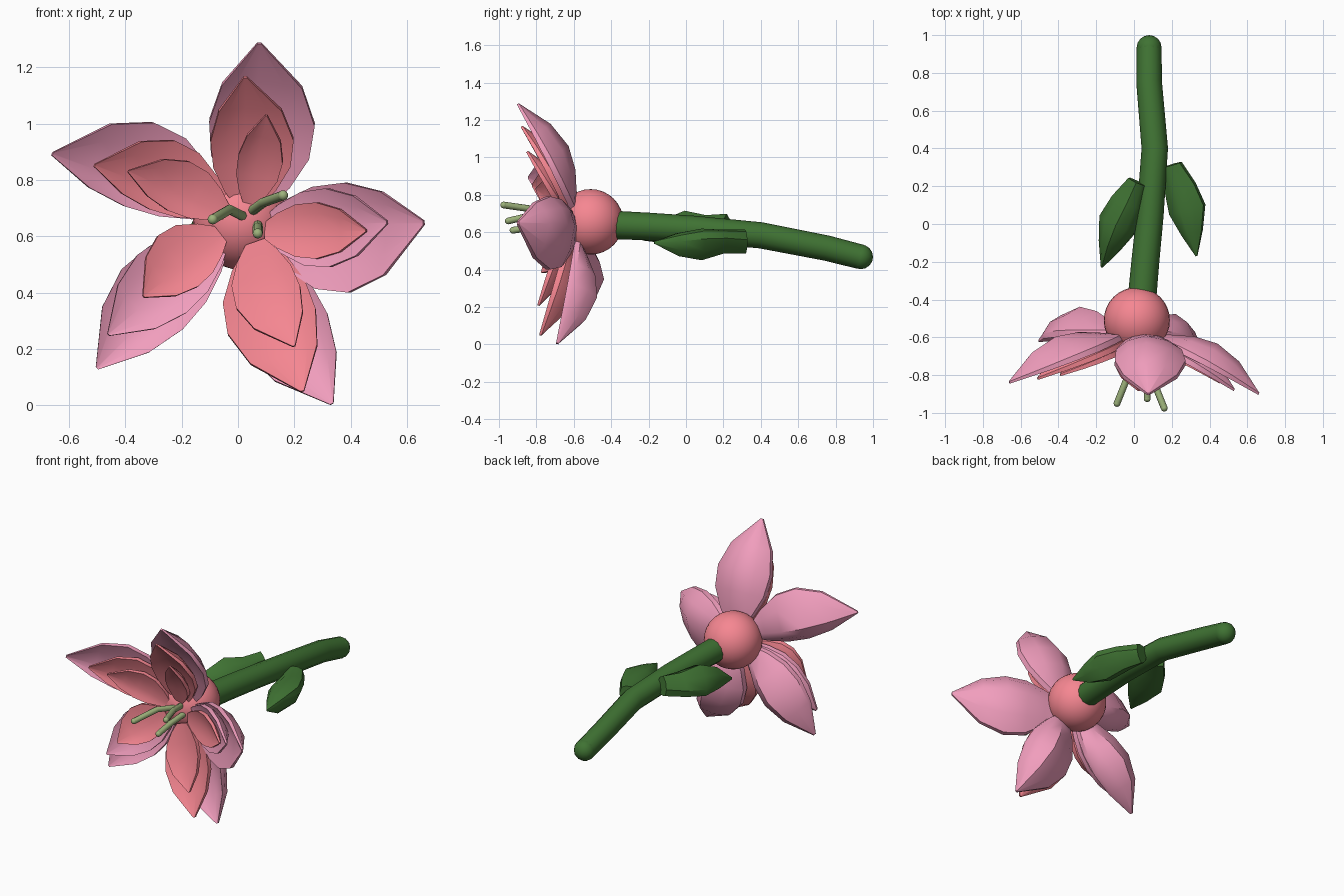
import bpy, bmesh, math
from mathutils import Vector

if "Cube" in bpy.data.objects:
    bpy.data.objects.remove(bpy.data.objects["Cube"])


def material(name, rgb):
    m = bpy.data.materials.new(name)
    m.diffuse_color = (*rgb, 1)
    m.use_nodes = True
    m.node_tree.nodes["Principled BSDF"].inputs["Base Color"].default_value = m.diffuse_color
    return m


PINK = material("pink", (0.88, 0.34, 0.51))
CORAL = material("coral", (0.92, 0.24, 0.285))
GREEN = material("green", (0.05, 0.17, 0.033))
PALE = material("pale_green", (0.34, 0.45, 0.2))


def finish(bm, name, mat, angle):
    bmesh.ops.recalc_face_normals(bm, faces=bm.faces)
    me = bpy.data.meshes.new(name)
    bm.to_mesh(me)
    bm.free()
    me.shade_smooth()
    me.set_sharp_from_angle(angle=math.radians(angle))
    me.materials.append(mat)
    ob = bpy.data.objects.new(name, me)
    bpy.context.collection.objects.link(ob)
    return ob


# Outlines: position along the axis, relative width
PETAL = [(0, 0.3), (0.12, 0.62), (0.3, 0.93), (0.5, 1), (0.73, 0.76), (1, 0.04)]
LEAF = [(0, 0.5), (0.25, 0.85), (0.5, 1), (0.75, 0.58), (1, 0.04)]
ACROSS = [-1, -0.6, 0, 0.6, 1]


def blade(name, base, tip, w_ccw, w_cw, bulge, mat, back=(0, 1, 0),
          outline=PETAL, front=0.45, thick=0.03, start=0.0):
    """Solid pointed petal: the back sags by bulge, the front by a share of it."""
    base, tip = Vector(base), Vector(tip)
    axis = (tip - base).normalized()
    side = axis.cross(Vector(back)).normalized()
    back = side.cross(axis)
    bm = bmesh.new()
    rings = []
    for t, w in outline:
        arch = max(math.sin(math.pi * t ** 1.05), start * (1 - t))
        skins = []
        for share, offset in ((1, thick * 0.6), (front, -thick * 0.4)):
            row = []
            for u in ACROSS:
                half = w_ccw if u > 0 else w_cw
                sag = bulge * share * (1 - 0.85 * abs(u) ** 2) * arch + offset * (1 - 0.6 * t)
                row.append(bm.verts.new(base.lerp(tip, t) + side * u * w * half + back * sag))
            skins.append(row)
        rings.append(skins[0] + skins[1][::-1])
    n = len(rings[0])
    for a, b in zip(rings, rings[1:]):
        for i in range(n):
            j = (i + 1) % n
            bm.faces.new((a[i], a[j], b[j], b[i]))
    bm.faces.new(rings[0])
    bm.faces.new(rings[-1])
    return finish(bm, name, mat, 35)


def ball(name, loc, r, mat, seg=32):
    bm = bmesh.new()
    bmesh.ops.create_uvsphere(bm, u_segments=seg, v_segments=seg // 2, radius=r)
    bmesh.ops.translate(bm, verts=bm.verts, vec=loc)
    return finish(bm, name, mat, 60)


def tube(name, pts, r, mat, res=4, swell=1.0):
    """Round tube along a path with rounded ends, swollen towards its start."""
    cu = bpy.data.curves.new(name, 'CURVE')
    cu.dimensions = '3D'
    cu.bevel_depth = r
    cu.bevel_resolution = res
    sp = cu.splines.new('POLY')
    sp.points.add(len(pts) - 1)
    for i, (p, co) in enumerate(zip(sp.points, pts)):
        p.co = (*co, 1)
        p.radius = swell + (1 - swell) * i / (len(pts) - 1)
    cu.materials.append(mat)
    bpy.context.collection.objects.link(bpy.data.objects.new(name, cu))
    for i, (end, k) in enumerate(((pts[0], swell), (pts[-1], 1))):
        ball(f"{name}_end_{i}", end, r * k, mat, 16)


# Flower heart
ball("flower_heart", (0.015, -0.51, 0.655), 0.175, CORAL)

# Petal clusters, outer to inner: base, tip, widths, sag, colour
PETALS = {
    "top": [
        ((0.05, -0.6, 0.71), (0.075, -0.9, 1.285), 0.165, 0.21, 0.125, PINK),
        ((0.03, -0.63, 0.71), (0.025, -0.88, 1.165), 0.125, 0.17, 0.09, CORAL),
        ((0.04, -0.66, 0.72), (0.1, -0.85, 1.03), 0.07, 0.09, 0.05, CORAL)],
    "upper_left": [
        ((-0.08, -0.6, 0.69), (-0.66, -0.84, 0.89), 0.09, 0.225, 0.12, PINK),
        ((-0.06, -0.63, 0.69), (-0.51, -0.82, 0.85), 0.08, 0.18, 0.09, CORAL),
        ((-0.05, -0.66, 0.68), (-0.39, -0.8, 0.83), 0.07, 0.12, 0.06, CORAL)],
    "lower_left": [
        ((-0.06, -0.58, 0.58), (-0.5, -0.62, 0.13), 0.12, 0.185, 0.15, PINK),
        ((-0.06, -0.61, 0.59), (-0.46, -0.7, 0.25), 0.12, 0.15, 0.1, PINK),
        ((-0.06, -0.65, 0.6), (-0.335, -0.77, 0.385), 0.09, 0.14, 0.06, CORAL)],
    "lower_right": [
        ((0.08, -0.58, 0.55), (0.335, -0.69, 0.005), 0.12, 0.2, 0.15, PINK),
        ((0.08, -0.62, 0.57), (0.23, -0.78, 0.05), 0.125, 0.2, 0.11, CORAL),
        ((0.07, -0.66, 0.58), (0.2, -0.79, 0.21), 0.09, 0.15, 0.06, CORAL)],
    "right": [
        ((0.1, -0.6, 0.63), (0.66, -0.9, 0.65), 0.15, 0.24, 0.12, PINK),
        ((0.1, -0.63, 0.63), (0.53, -0.88, 0.65), 0.13, 0.15, 0.09, PINK),
        ((0.1, -0.65, 0.62), (0.455, -0.84, 0.62), 0.1, 0.1, 0.06, CORAL)],
}
for place, layers in PETALS.items():
    for i, args in enumerate(layers):
        blade(f"petal_{place}_{i + 1}", *args)

# Stamens
STAMENS = [
    [(0.02, -0.66, 0.67), (-0.03, -0.8, 0.695), (-0.09, -0.95, 0.66)],
    [(0.05, -0.66, 0.69), (0.09, -0.8, 0.72), (0.16, -0.975, 0.745)],
    [(0.07, -0.65, 0.64), (0.07, -0.8, 0.63), (0.07, -0.925, 0.61)],
]
for i, pts in enumerate(STAMENS):
    tube(f"stamen_{i + 1}", pts, 0.018, PALE, 2)

# Stem
tube("stem", [(0.04, -0.42, 0.64), (0.06, -0.2, 0.63), (0.085, 0.05, 0.615),
              (0.11, 0.4, 0.583), (0.08, 0.75, 0.515), (0.08, 0.934, 0.468)],
     0.066, GREEN, swell=1.15)

# Leaves, thick and angular, one arched up and one bellied down
blade("leaf_left", (0.03, 0.22, 0.61), (-0.17, -0.23, 0.56), 0.12, 0.09, 0.12,
      GREEN, (-0.2, 0, 1), LEAF, -0.3, 0.03, 0.6)
blade("leaf_right", (0.19, 0.31, 0.57), (0.33, -0.17, 0.545), 0.12, 0.075, 0.1,
      GREEN, (0.3, 0, -1), LEAF, -0.5, 0.03, 0.7)
